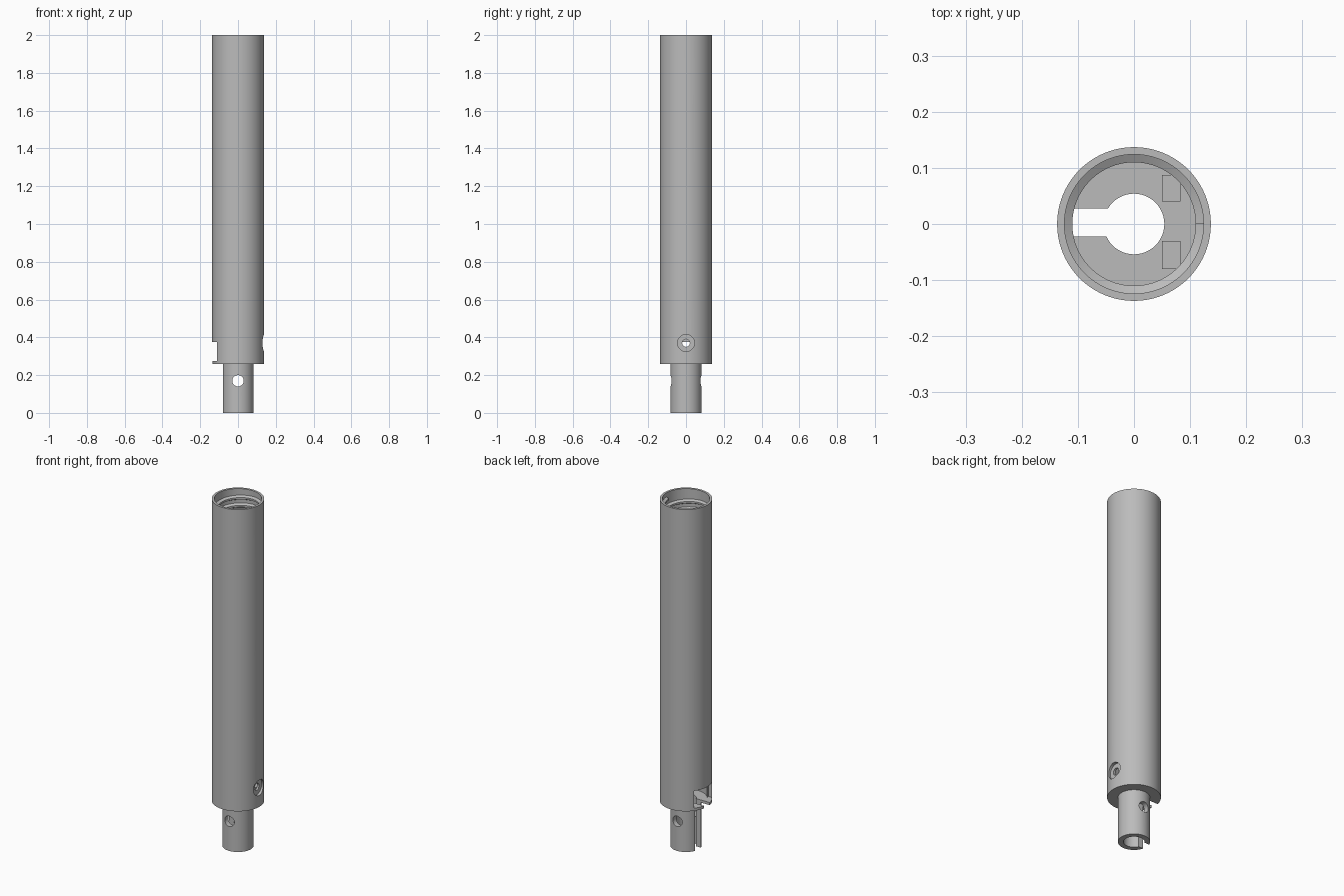
import bpy, bmesh, math
from mathutils import Matrix, Vector

old = bpy.data.objects.get("Cube")
if old:
    bpy.data.objects.remove(old, do_unlink=True)

grey = bpy.data.materials.new("metal grey")
grey.use_nodes = True
colour = (0.5, 0.5, 0.5, 1)
grey.diffuse_color = colour
grey.node_tree.nodes["Principled BSDF"].inputs["Base Color"].default_value = colour


def finish(name, bm):
    bmesh.ops.recalc_face_normals(bm, faces=bm.faces)
    mesh = bpy.data.meshes.new(name)
    bm.to_mesh(mesh)
    bm.free()
    mesh.materials.append(grey)
    obj = bpy.data.objects.new(name, mesh)
    bpy.context.collection.objects.link(obj)
    return obj


def sweep(name, rings, closed):
    """Join equal rings of points into a solid."""
    bm = bmesh.new()
    loops = [[bm.verts.new(p) for p in ring] for ring in rings]
    pairs = list(zip(loops, loops[1:]))
    if closed:
        pairs.append((loops[-1], loops[0]))
    else:
        bm.faces.new(loops[0])
        bm.faces.new(loops[-1])
    for a, b in pairs:
        for i in range(len(a)):
            j = (i + 1) % len(a)
            bm.faces.new((a[i], a[j], b[j], b[i]))
    return finish(name, bm)


def box(name, lo, hi):
    bm = bmesh.new()
    lo, hi = Vector(lo), Vector(hi)
    bmesh.ops.create_cube(bm, size=1, matrix=Matrix.Translation((lo + hi) / 2)
                          @ Matrix.Diagonal((*(hi - lo), 1)))
    return finish(name, bm)


def rod(name, radius, length, centre, axis):
    bm = bmesh.new()
    bmesh.ops.create_cone(bm, cap_ends=True, segments=40, radius1=radius, radius2=radius,
                          depth=length, matrix=Matrix.Translation(centre)
                          @ Matrix.Rotation(math.pi / 2, 4, axis))
    return finish(name, bm)


def activate(obj):
    bpy.ops.object.select_all(action="DESELECT")
    obj.select_set(True)
    bpy.context.view_layer.objects.active = obj


def cut(target, cutter):
    cutter.hide_render = True
    activate(target)
    mod = target.modifiers.new("cut", "BOOLEAN")
    mod.operation = "DIFFERENCE"
    mod.solver = "EXACT"
    mod.object = cutter
    bpy.ops.object.modifier_apply(modifier=mod.name)
    bpy.data.objects.remove(cutter, do_unlink=True)


def smooth(obj):
    activate(obj)
    bpy.ops.object.shade_smooth_by_angle(angle=math.radians(30))


# Hollow tube with a narrower hollow stem, turned from one profile
FLOOR = 0.275
R_OUT, R_STEM, R_HOLE, R_BORE, R_MOUTH = 0.137, 0.082, 0.054, 0.11, 0.124
profile = [(R_STEM, 0), (R_STEM, 0.26), (R_OUT, 0.26), (R_OUT, 2), (R_MOUTH, 2),
           (R_MOUTH, 1.75), (R_BORE, 1.75), (R_BORE, FLOOR), (R_HOLE, FLOOR), (R_HOLE, 0)]
steps = 96
rings = []
for k in range(steps):
    a = math.tau * k / steps
    rings.append([(r * math.cos(a), r * math.sin(a), z) for r, z in profile])
tube = sweep("tube_body", rings, True)

# Slot down the stem and the wide window above it
cut(tube, box("slot_cutter", (-0.2, -0.022, -0.1), (-0.03, 0.028, 0.3)))
cut(tube, box("window_cutter", (-0.2, -0.08, FLOOR), (-0.088, 0.083, 0.375)))

# Countersunk screw hole in the wall, and the cross hole in the stem
cut(tube, rod("counterbore_cutter", 0.045, 0.1, (0.17, 0, 0.37), "Y"))
cut(tube, rod("screw_cutter", 0.02, 0.12, (0.13, 0, 0.37), "Y"))
cut(tube, rod("cross_cutter", 0.03, 0.4, (0, 0, 0.17), "X"))
smooth(tube)

# Spiral thread inside the mouth
section = [(0.126, -0.014), (R_BORE, -0.005), (R_BORE, 0.005), (0.126, 0.014)]
turns, pitch, per_turn = 4, 0.045, 64
rings = []
for k in range(turns * per_turn + 1):
    a = math.tau * k / per_turn
    z0 = 1.965 - pitch * k / per_turn
    rings.append([(r * math.cos(a), r * math.sin(a), z0 + z) for r, z in section])
smooth(sweep("mouth_thread", rings, False))

# Two blocks on the floor beside the screw hole
for name, y0, y1 in (("front_block", -0.08, -0.03), ("back_block", 0.04, 0.087)):
    box(name, (0.05, y0, FLOOR - 0.005), (0.083, y1, 0.34))
